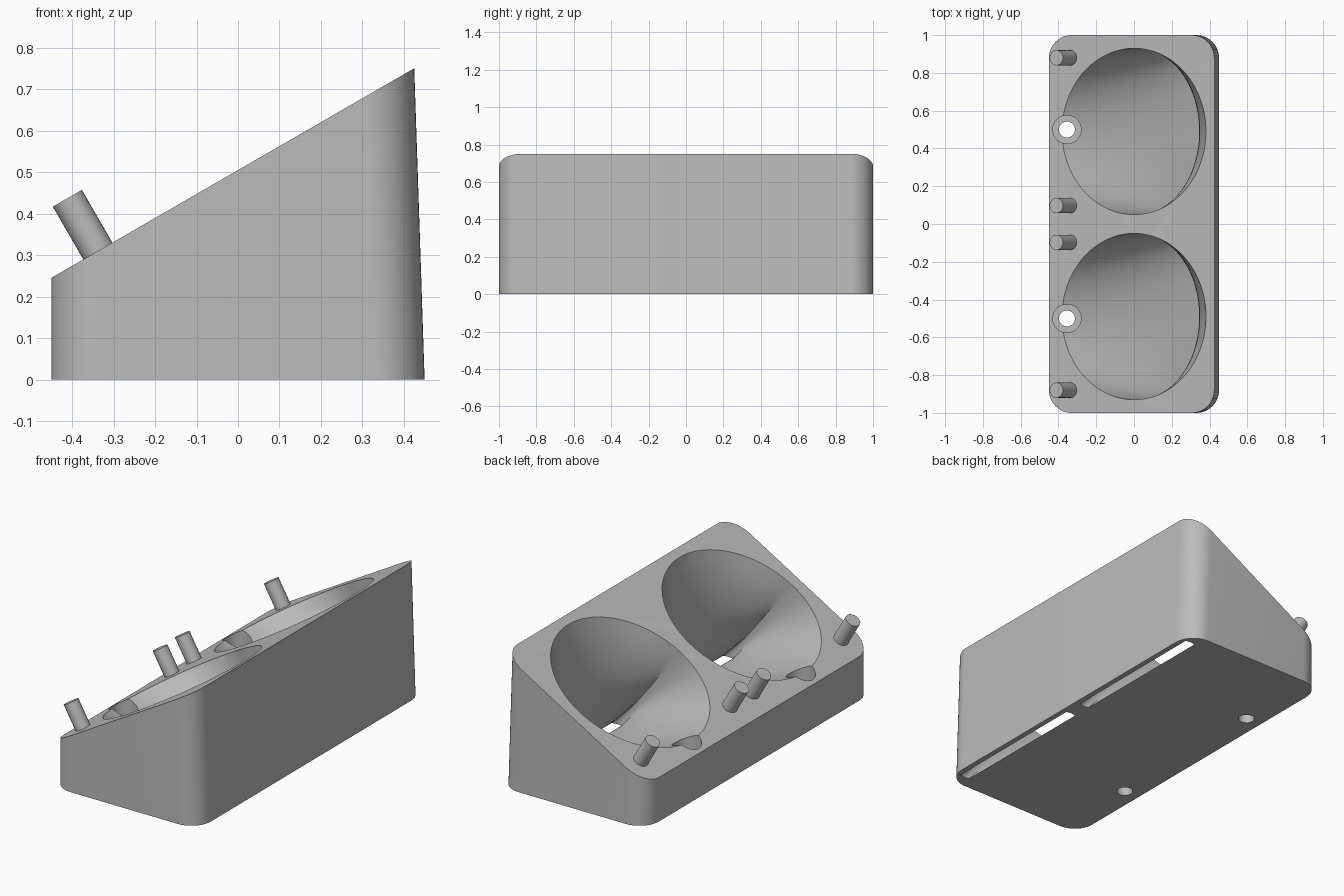
import bpy, bmesh
from math import sin, cos, pi, radians, tan
from mathutils import Vector, Matrix

cube = bpy.data.objects.get("Cube")
if cube:
    bpy.data.objects.remove(cube, do_unlink=True)

SLOPE = tan(radians(30))
MID_Z = 0.505            # height of the sloped top at x = 0
UP = Vector((-0.5, 0, cos(radians(30))))   # normal of the sloped top

grey = bpy.data.materials.new("plain grey")
grey.use_nodes = True
grey.diffuse_color = (0.5, 0.5, 0.5, 1)
grey.node_tree.nodes["Principled BSDF"].inputs["Base Color"].default_value = (0.5, 0.5, 0.5, 1)


def finish(name, bm):
    bmesh.ops.recalc_face_normals(bm, faces=bm.faces)
    mesh = bpy.data.meshes.new(name)
    bm.to_mesh(mesh)
    bm.free()
    mesh.materials.append(grey)
    obj = bpy.data.objects.new(name, mesh)
    bpy.context.collection.objects.link(obj)
    return obj


def loft(name, rings):
    """Closed skin through a stack of rings, capped at both ends."""
    bm = bmesh.new()
    rows = [[bm.verts.new(p) for p in ring] for ring in rings]
    n = len(rows[0])
    for a, b in zip(rows, rows[1:]):
        for i in range(n):
            j = (i + 1) % n
            bm.faces.new((a[i], a[j], b[j], b[i]))
    bm.faces.new(rows[0])
    bm.faces.new(rows[-1])
    return finish(name, bm)


def cylinder(name, radius, start, end, segments=48):
    start, end = Vector(start), Vector(end)
    axis = end - start
    turn = axis.to_track_quat('Z', 'Y').to_matrix().to_4x4()
    bm = bmesh.new()
    bmesh.ops.create_cone(bm, cap_ends=True, segments=segments, radius1=radius,
                          radius2=radius, depth=axis.length,
                          matrix=Matrix.Translation((start + end) / 2) @ turn)
    return finish(name, bm)


def activate(obj):
    bpy.ops.object.select_all(action='DESELECT')
    obj.select_set(True)
    bpy.context.view_layer.objects.active = obj


def cut(target, cutter):
    cutter.hide_render = True
    activate(target)
    mod = target.modifiers.new("cut", 'BOOLEAN')
    mod.operation = 'DIFFERENCE'
    mod.solver = 'EXACT'
    mod.object = cutter
    bpy.ops.object.modifier_apply(modifier=mod.name)
    bpy.data.objects.remove(cutter, do_unlink=True)


def smooth(obj, angle=30):
    activate(obj)
    bpy.ops.object.shade_smooth_by_angle(angle=radians(angle))


# Wedge body: rounded rectangle, sloped top, slightly leaning tall wall
def body_rings(radius=0.12, steps=12, lean=0.0333):
    low, high = [], []
    for k, (sx, sy) in enumerate(((1, 1), (-1, 1), (-1, -1), (1, -1))):
        for s in range(steps + 1):
            a = (k + s / steps) * pi / 2
            x = sx * (0.45 - radius) + radius * cos(a)
            y = sy * (1 - radius) + radius * sin(a)
            low.append((x, y, 0))
            if sx > 0:
                x = (x - lean * MID_Z) / (1 + lean * SLOPE)
            high.append((x, y, MID_Z + SLOPE * x))
    return low, high


body = loft("wedge_body", body_rings())


# Bowl: round mouth in the slope narrowing to a long slot in the base
def bowl_rings(y0, radius=0.44, segments=96, rows=16):
    angles = [2 * pi * (i + 0.5) / segments for i in range(segments)]
    mouth = [Vector((radius * cos(a) * UP.z, y0 + radius * sin(a),
                     MID_Z + radius * cos(a) * 0.5)) for a in angles]
    rings = [[p + UP * 0.1 for p in mouth]]
    for r in range(rows + 1):
        t = r / rows
        ring = []
        for a, p in zip(angles, mouth):
            slot_x = 0.39 + 0.03 * max(-1, min(1, 6 * cos(a)))
            c = max(cos(a), 0)
            x = p.x + (slot_x - p.x) * t ** (1 + 3 * c) - 0.15 * c * t * (1 - t)
            ring.append(Vector((x, p.y, p.z * (1 - t))))
        rings.append(ring)
    rings.append([p - Vector((0, 0, 0.05)) for p in rings[-1]])
    return rings


for side in (-1, 1):
    cut(body, loft("bowl_cutter", bowl_rings(0.49 * side)))
    # Stepped screw hole through the low edge
    x, y = -0.355, 0.5 * side
    cut(body, cylinder("counterbore_cutter", 0.075, (x, y, 0.06), (x, y, 1)))
    cut(body, cylinder("hole_cutter", 0.042, (x, y, -0.1), (x, y, 0.5)))
smooth(body)

# Locating pins standing square to the slope
for i, y in enumerate((-0.88, -0.0975, 0.0975, 0.88)):
    base = Vector((-0.338, y, MID_Z - SLOPE * 0.338))
    smooth(cylinder(f"pin_{i + 1}", 0.0405, base - UP * 0.02, base + UP * 0.147, 32))
